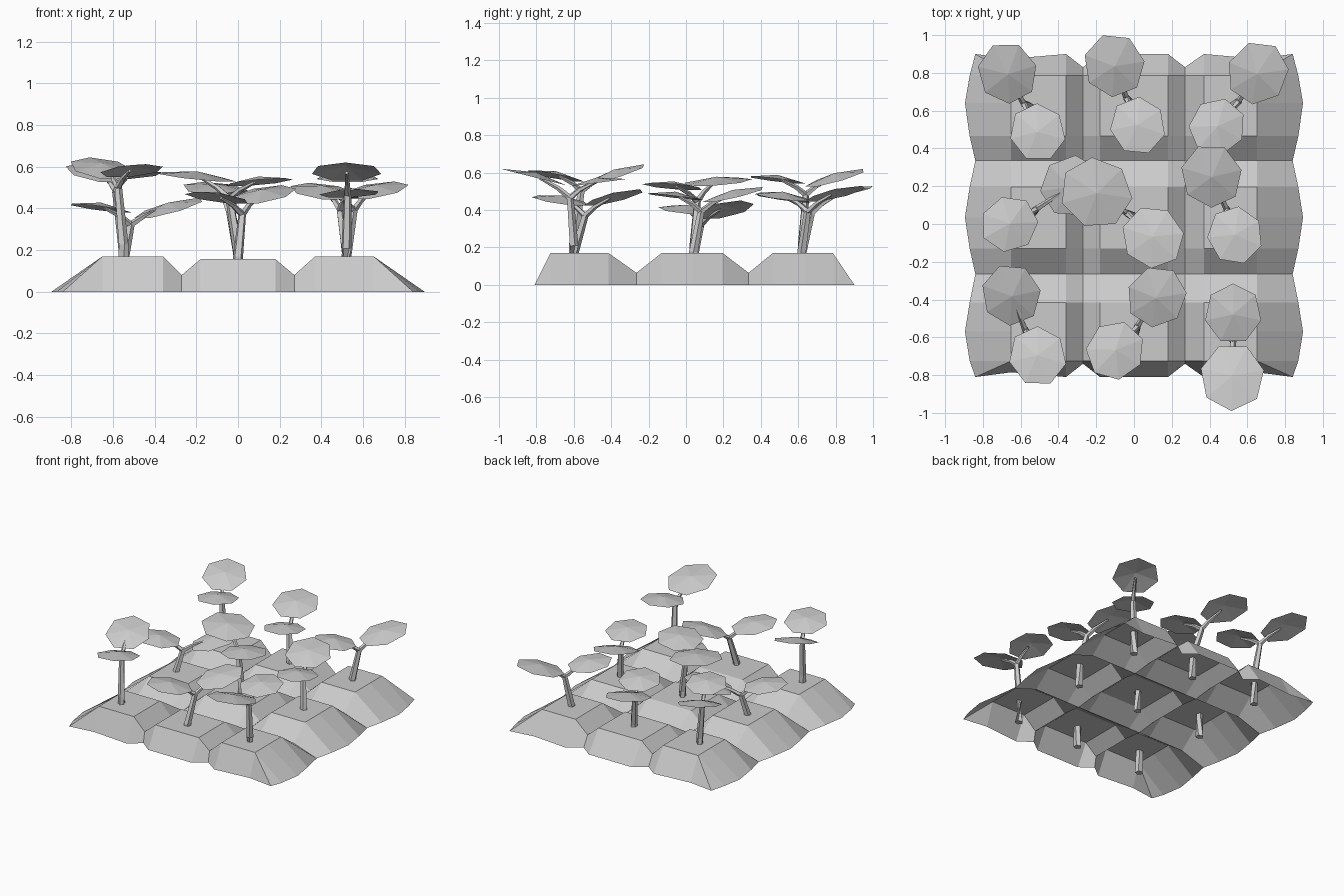
import bpy, bmesh, math
from mathutils import Vector

cube = bpy.data.objects.get("Cube")
if cube:
    bpy.data.objects.remove(cube, do_unlink=True)

grey = bpy.data.materials.new("light_grey")
grey.use_nodes = True
grey.diffuse_color = (0.6, 0.6, 0.6, 1)
grey.node_tree.nodes["Principled BSDF"].inputs["Base Color"].default_value = (0.6, 0.6, 0.6, 1)


def finish(bm, name):
    bm.normal_update()
    mesh = bpy.data.meshes.new(name)
    bm.to_mesh(mesh)
    bm.free()
    mesh.materials.append(grey)
    obj = bpy.data.objects.new(name, mesh)
    bpy.context.collection.objects.link(obj)
    return obj


# Mounds: one open shell, height = lower of the column and row profiles
TOP, MID, VALLEY_X, VALLEY_Y = 0.17, 0.156, 0.08, 0.064
columns = [(-.87, 0), (-.65, TOP), (-.36, TOP), (-.27, VALLEY_X), (-.18, MID),
           (.18, MID), (.27, VALLEY_X), (.37, TOP), (.65, TOP), (.87, 0)]
rows = [(-.81, 0), (-.725, TOP), (-.57, TOP), (-.415, TOP), (-.265, VALLEY_Y),
        (-.13, TOP), (.035, TOP), (.195, TOP), (.335, VALLEY_Y),
        (.465, TOP), (.64, TOP), (.785, TOP), (.9, 0)]
row_middles = (2, 6, 10)


def build_mounds():
    bm = bmesh.new()
    grid = []
    for j, (y, hy) in enumerate(rows):
        line = []
        for x, hx in columns:
            px, py = x, y
            if hx == 0:    # scalloped left and right rims
                reach = .895 if j in row_middles else .84 if hy in (0, VALLEY_Y) else .87
                px = math.copysign(reach, x)
            if hy == 0:    # scalloped front and back rims
                py -= math.copysign(.07 if hx == VALLEY_X else -.025 if abs(x) == .65 else 0, y)
            line.append(bm.verts.new((px, py, min(hx, hy))))
        grid.append(line)
    for lower, upper in zip(grid, grid[1:]):
        for i in range(len(lower) - 1):
            bm.faces.new((lower[i], lower[i + 1], upper[i + 1], upper[i]))
    # crease the outer corners along their ridges
    bm.verts.ensure_lookup_table()
    for r, c in ((0, 0), (0, -2), (-2, 0), (-2, -2)):
        inner = grid[1 if r == 0 else -2][1 if c == 0 else -2]
        outer = grid[0 if r == 0 else -1][0 if c == 0 else -1]
        face = set(inner.link_faces) & set(outer.link_faces)
        bmesh.utils.face_split(face.pop(), inner, outer)
    finish(bm, "mounds")


def tube(name, points, radii, sides=5):
    """Tapered low-poly limb through the given points."""
    bm = bmesh.new()
    rings = []
    for i, p in enumerate(points):
        along = points[min(i + 1, len(points) - 1)] - points[max(i - 1, 0)]
        turn = along.to_track_quat('Z', 'Y')
        ring = []
        for k in range(sides):
            a = math.tau * k / sides
            ring.append(bm.verts.new(p + turn @ Vector((math.cos(a), math.sin(a), 0)) * radii[i]))
        rings.append(ring)
    for a, b in zip(rings, rings[1:]):
        for k in range(sides):
            n = (k + 1) % sides
            bm.faces.new((a[k], a[n], b[n], b[k]))
    bm.faces.new(rings[0][::-1])
    bm.faces.new(rings[-1])
    finish(bm, name)


def canopy(name, centre, outward, radius, slope, sides=7):
    """Shallow faceted dome rising away from the trunk."""
    bm = bmesh.new()
    side = Vector((-outward.y, outward.x, 0))
    lift = Vector((-outward.x * slope, -outward.y * slope, 1)).normalized()
    apex = bm.verts.new(centre + lift * .028)
    rim = []
    for k in range(sides):
        a = math.tau * k / sides
        u, v = radius * math.cos(a), radius * math.sin(a) * .95
        rim.append(bm.verts.new(centre + outward * u + side * v + Vector((0, 0, slope * u))))
    for k in range(sides):
        bm.faces.new((apex, rim[k], rim[(k + 1) % sides]))
    finish(bm, name)


# Trees: fork position, then two canopies as (x, y, z, radius, slope)
trees = {
    "front_right": ((-.575, -.56), (-.65, -.375, .59, .165, .33), (-.51, -.70, .58, .16, .2)),
    "front_middle": ((.02, -.54), (.12, -.385, .465, .165, .28), (-.10, -.67, .45, .16, .18)),
    "front_left": ((.525, -.62), (.525, -.475, .545, .16, .13), (.52, -.81, .575, .18, .25)),
    "centre_right": ((-.515, .08), (-.66, 0, .4, .155, .15), (-.33, .2, .4, .17, .3)),
    "centre_middle": ((-.04, .06), (-.2, .165, .55, .195, .12), (.1, -.07, .525, .17, .12)),
    "centre_left": ((.49, .08), (.41, .255, .48, .17, .25), (.535, -.06, .47, .155, .12)),
    "back_right": ((-.585, .64), (-.67, .80, .57, .165, .3), (-.51, .485, .56, .155, .13)),
    "back_middle": ((-.04, .67), (-.105, .84, .49, .17, .22), (.02, .52, .46, .155, .15)),
    "back_left": ((.555, .65), (.655, .80, .485, .17, .26), (.44, .515, .47, .155, .15)),
}
base_x = {"right": -.55, "middle": 0, "left": .52}
base_y = {"front": -.6, "centre": .04, "back": .62}

build_mounds()
for place, (fork_xy, *crowns) in trees.items():
    row, column = place.split("_")
    fork = Vector((*fork_xy, min(c[2] for c in crowns) - .08))
    base = Vector((base_x[column], base_y[row], 0))
    bend = base.lerp(fork, .45)
    bend.x, bend.y = base.x, base.y
    tube(place + "_trunk", [base, bend, fork], [.028, .025, .019])
    for part, (x, y, z, radius, slope) in zip(("first", "second"), crowns):
        centre = Vector((x, y, z))
        outward = Vector((x - fork.x, y - fork.y, 0)).normalized()
        knee = fork.lerp(centre, .35) + Vector((0, 0, .015))
        tip = fork.lerp(centre, .85) + Vector((0, 0, .012))
        tube(f"{place}_{part}_branch", [fork, knee, tip], [.017, .013, .008])
        canopy(f"{place}_{part}_canopy", centre, outward, radius, slope)
